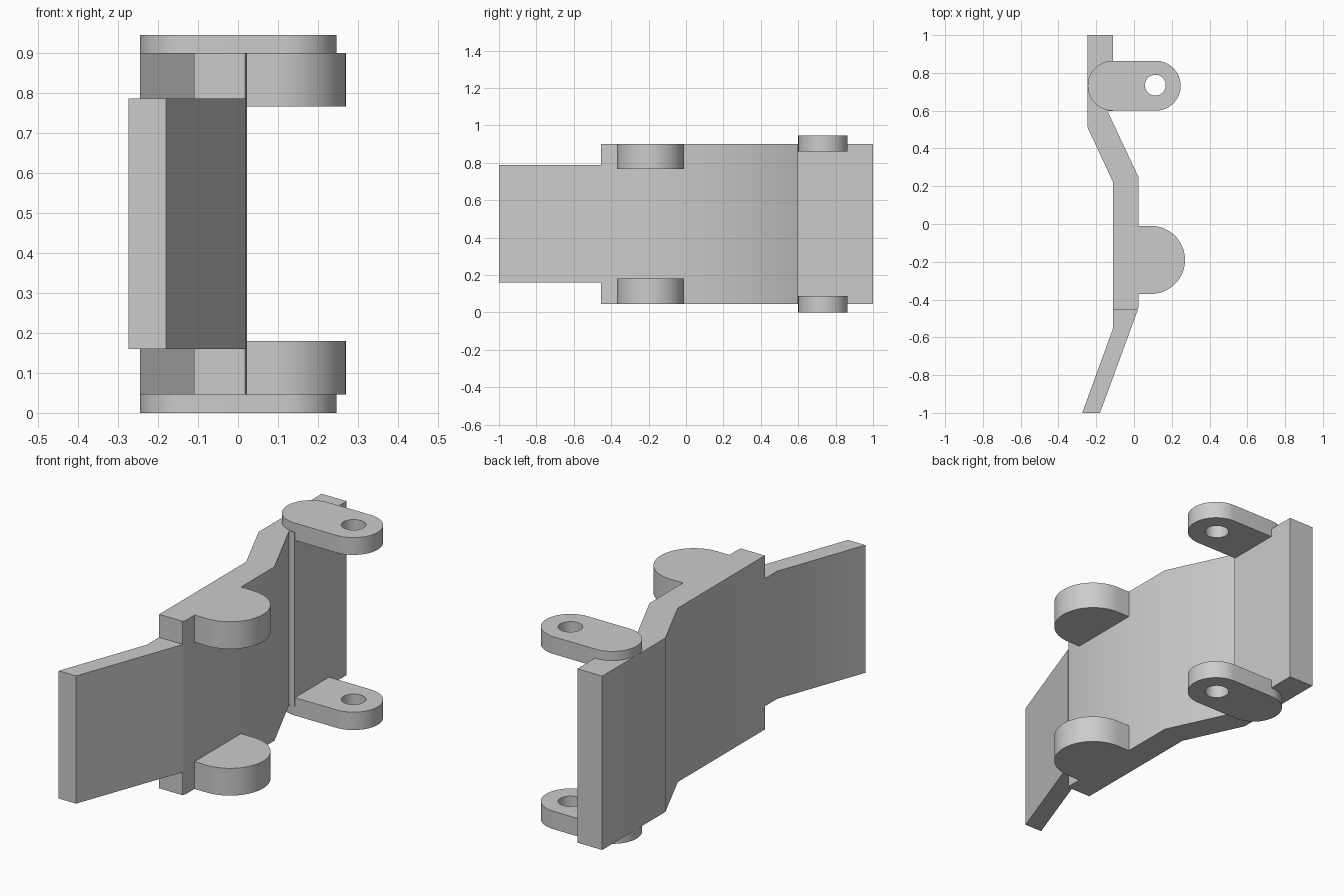
import bpy
import bmesh
from math import cos, sin, pi, radians

cube = bpy.data.objects.get("Cube")
if cube:
    bpy.data.objects.remove(cube, do_unlink=True)

grey = bpy.data.materials.new("plain_grey")
grey.use_nodes = True
colour = (0.6, 0.6, 0.6, 1)
grey.diffuse_color = colour
grey.node_tree.nodes["Principled BSDF"].inputs["Base Color"].default_value = colour


def arc(cx, cy, r, start, end, steps=32):
    """Points along an arc, angles in degrees."""
    angles = [radians(start + (end - start) * i / steps) for i in range(steps + 1)]
    return [(cx + r * cos(a), cy + r * sin(a)) for a in angles]


def extrude(name, outlines, bottom, top):
    """Upright solid from a plan outline; any further outlines become holes."""
    curve = bpy.data.curves.new(name, "CURVE")
    curve.dimensions = "2D"
    curve.fill_mode = "BOTH"
    curve.extrude = (top - bottom) / 2
    for points in outlines:
        spline = curve.splines.new("POLY")
        spline.points.add(len(points) - 1)
        for p, (x, y) in zip(spline.points, points):
            p.co = (x, y, 0, 1)
        spline.use_cyclic_u = True
    obj = bpy.data.objects.new(name, curve)
    bpy.context.collection.objects.link(obj)
    obj.location.z = (top + bottom) / 2
    bpy.ops.object.select_all(action="DESELECT")
    obj.select_set(True)
    bpy.context.view_layer.objects.active = obj
    bpy.ops.object.convert(target="MESH")
    obj = bpy.context.object

    # Weld caps to walls and tidy the caps
    bm = bmesh.new()
    bm.from_mesh(obj.data)
    bmesh.ops.remove_doubles(bm, verts=bm.verts, dist=0.0005)
    bmesh.ops.recalc_face_normals(bm, faces=bm.faces)
    bm.to_mesh(obj.data)
    bm.free()
    obj.data.materials.clear()
    obj.data.materials.append(grey)
    bpy.ops.object.shade_smooth_by_angle(angle=radians(30))
    return obj


# Cranked main plate
plate = [(-0.245, 1), (-0.245, 0.51), (-0.11, 0.22), (-0.11, -0.455),
         (0.018, -0.455), (0.023, -0.44), (0.023, 0.25),
         (-0.14, 0.597), (-0.11, 0.597), (-0.11, 1)]
extrude("main_plate", [plate], 0.046, 0.9)

# Narrower angled tongue at the front
tongue = [(-0.274, -1), (-0.18, -1), (0.02, -0.455), (-0.11, -0.455), (-0.11, -0.55)]
extrude("front_tongue", [tongue], 0.16, 0.787)

# Rounded bosses and drilled lugs, in lower and upper pairs
boss = [(0.0, -0.37)] + arc(0.09, -0.19, 0.18, -90, 90) + [(0.0, -0.01)]
lug = arc(-0.113, 0.732, 0.132, 90, 270) + arc(0.115, 0.732, 0.132, -90, 90)
hole = arc(0.113, 0.735, 0.055, 0, 348.75, 31)
for level, boss_z, lug_z in (("lower", (0.046, 0.18), (0, 0.088)),
                             ("upper", (0.766, 0.9), (0.86, 0.945))):
    extrude(level + "_boss", [boss], *boss_z)
    extrude(level + "_lug", [lug, hole], *lug_z)
